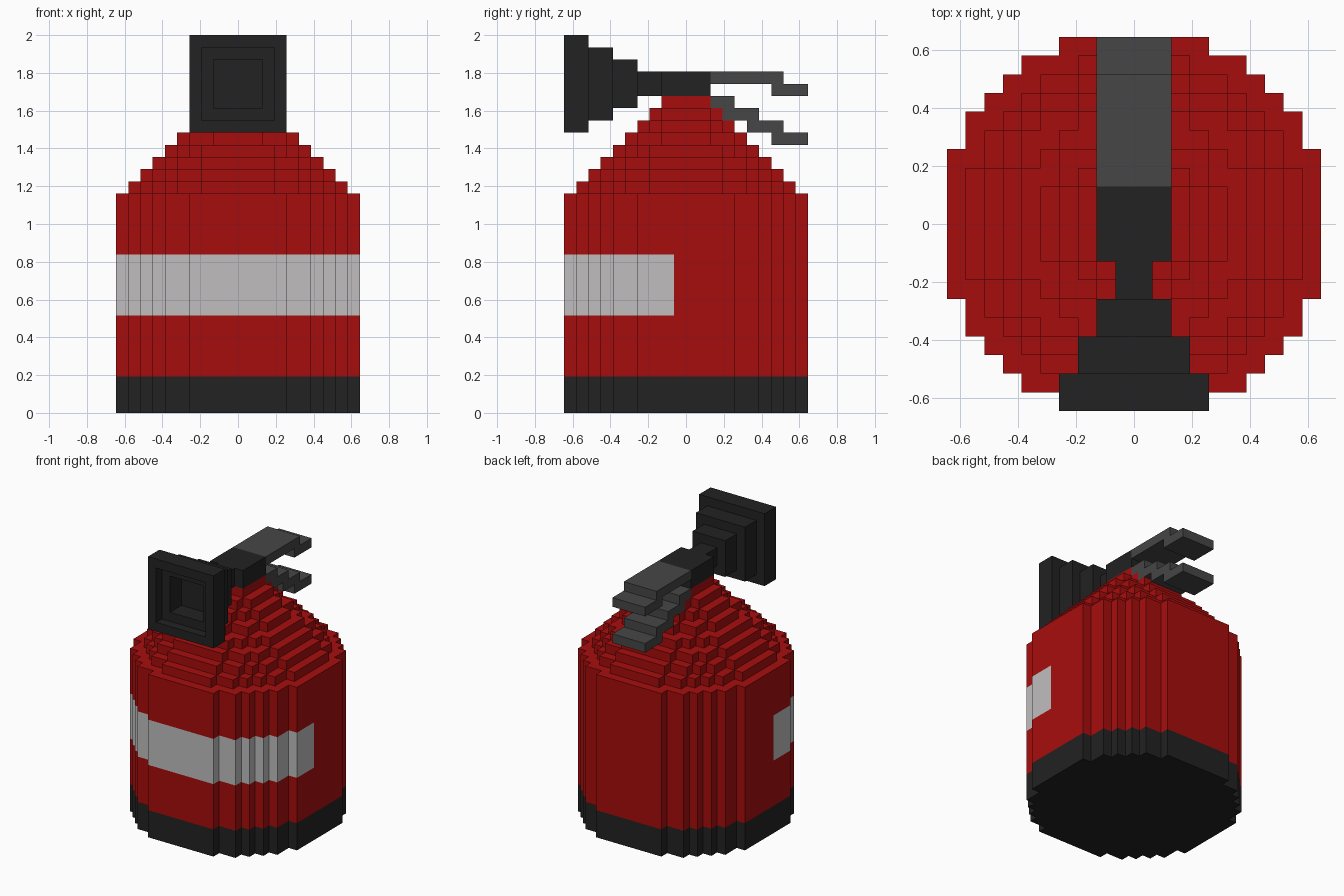
import bpy, bmesh, math

cube = bpy.data.objects.get("Cube")
if cube:
    bpy.data.objects.remove(cube, do_unlink=True)

U = 2 / 31  # one block; all sizes below are in blocks


def material(name, rgb):
    m = bpy.data.materials.new(name)
    m.use_nodes = True
    m.diffuse_color = (*rgb, 1)
    m.node_tree.nodes["Principled BSDF"].inputs["Base Color"].default_value = (*rgb, 1)
    return m


RED = material("red paint", (0.39, 0.004, 0.004))
WHITE = material("label grey", (0.53, 0.515, 0.515))
BLACK = material("black rubber", (0.016, 0.016, 0.016))
GREY = material("dark metal", (0.061, 0.061, 0.061))


def loft(bm, rings, start=True, end=True):
    """Join matching rings of points with quads, with optional end caps."""
    loops = [[bm.verts.new([c * U for c in p]) for p in ring] for ring in rings]
    n = len(loops[0])
    for a, b in zip(loops, loops[1:]):
        for i in range(n):
            j = (i + 1) % n
            bm.faces.new((a[i], a[j], b[j], b[i]))
    if start:
        bm.faces.new(loops[0][::-1])
    if end:
        bm.faces.new(loops[-1])


def finish(name, bm, *mats):
    me = bpy.data.meshes.new(name)
    bm.to_mesh(me)
    bm.free()
    for m in mats:
        me.materials.append(m)
    ob = bpy.data.objects.new(name, me)
    bpy.context.collection.objects.link(ob)
    return ob


def disc(n):
    """Stepped circle outline of radius n, plus its corners in one quadrant."""
    r2 = (n + 0.13) ** 2
    w = [int(math.sqrt(r2 - (j + 0.5) ** 2) + 0.5) for j in range(n)]
    q = []
    for j in range(n):
        if j == n - 1:
            q.append((w[j], n))
        elif w[j + 1] != w[j]:
            q += [(w[j], j + 1), (w[j + 1], j + 1)]
    left = [(-x, y) for x, y in reversed(q)]
    right = [(x, -y) for x, y in reversed(q)]
    return q, left, [(-x, -y) for x, y in q], right


def at(outline, z):
    return [(x, y, z) for x, y in outline]


# Black foot
q1, q2, q3, q4 = disc(10)
outline = q1 + q2 + q3 + q4
bm = bmesh.new()
loft(bm, [at(outline, 0), at(outline, 3)], end=False)
finish("foot", bm, BLACK)

# Tank with a label wrapped around its front half
outline = q1 + q2 + [(-10, -1)] + q3 + q4 + [(10, -1)]
bm = bmesh.new()
loft(bm, [at(outline, z) for z in (3, 8, 13, 18)], start=False)
for f in bm.faces:
    c = f.calc_center_median() / U
    if 8 < c.z < 13 and c.y < -1:
        f.material_index = 1
finish("tank", bm, RED, WHITE)

# Stepped shoulder, one block narrower per layer
bm = bmesh.new()
for i in range(8):
    ring = sum(disc(9 - i), [])
    loft(bm, [at(ring, 18 + i), at(ring, 19 + i)], start=False)
finish("shoulder", bm, RED)

# Valve head, upper handle and lower lever: side profiles (y, z) extruded in x
SIDES = {
    "valve_head": (BLACK, [(-2, 26), (2, 26), (2, 28), (-2, 28)]),
    "upper_handle": (GREY, [(2, 27), (7, 27), (7, 26), (10, 26), (10, 27),
                            (8, 27), (8, 28), (2, 28)]),
    "lower_lever": (GREY, [(2, 26), (2, 25), (3, 25), (3, 24), (5, 24), (5, 23),
                           (7, 23), (7, 22), (10, 22), (10, 23), (8, 23), (8, 24),
                           (6, 24), (6, 25), (4, 25), (4, 26)]),
}
for name, (mat, side) in SIDES.items():
    bm = bmesh.new()
    loft(bm, [[(x, y, z) for y, z in side] for x in (-2, 2)])
    finish(name, bm, mat)

# Square horn with stepped hollow: (half width, y) from inner floor to neck
HORN = [(2, -7), (2, -9), (3, -9), (3, -10), (4, -10), (4, -8),
        (3, -8), (3, -6), (2, -6), (2, -4), (1, -4), (1, -2)]
bm = bmesh.new()
loft(bm, [[(h * sx, y, 27 + h * sz) for sx, sz in ((-1, -1), (-1, 1), (1, 1), (1, -1))]
          for h, y in HORN], end=False)
bmesh.ops.recalc_face_normals(bm, faces=bm.faces)
# The neck end is open, so make sure the front rim faces forward
rim = min(bm.faces, key=lambda f: f.calc_center_median().y)
if rim.normal.y > 0:
    bmesh.ops.reverse_faces(bm, faces=bm.faces)
finish("horn", bm, BLACK)
